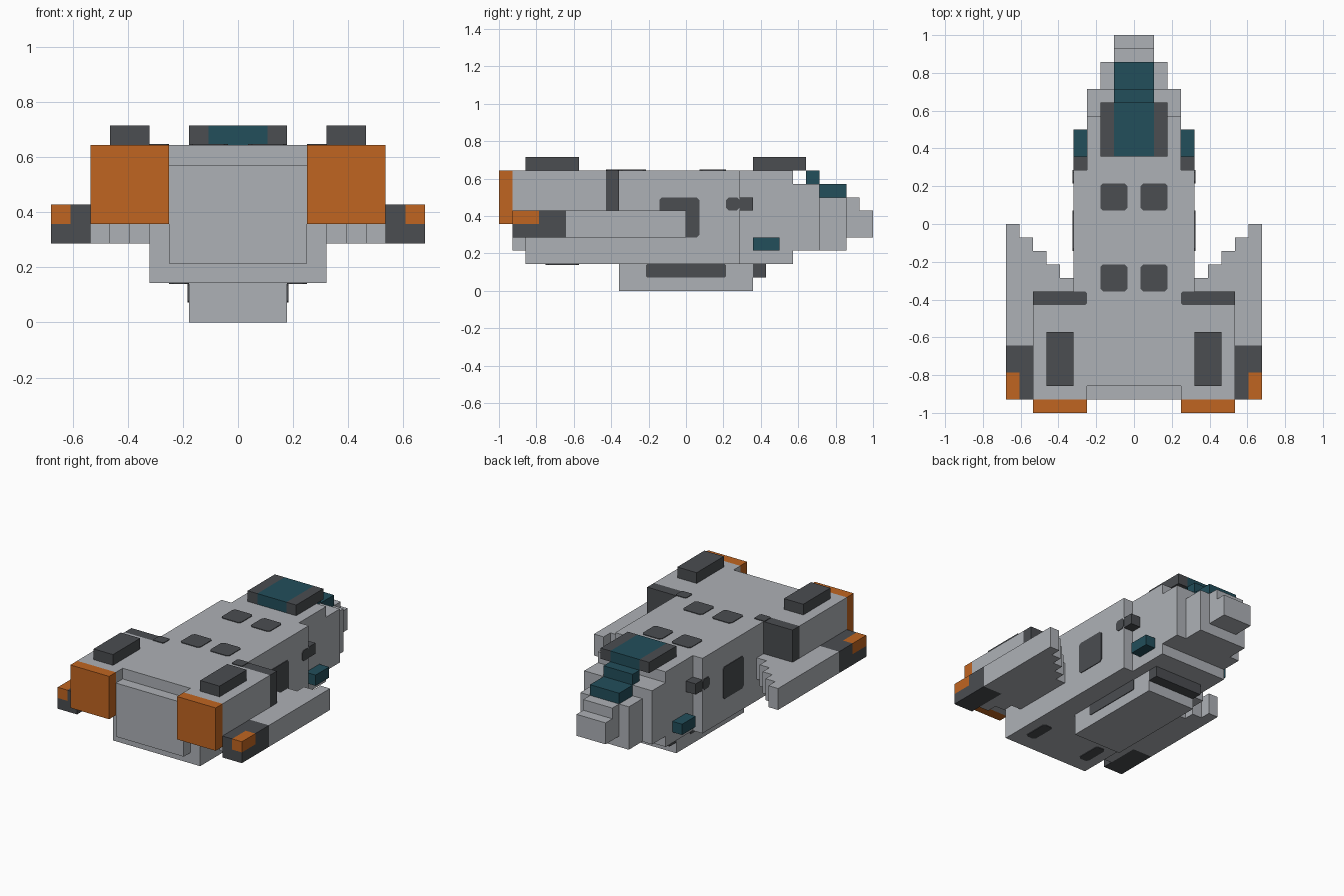
import bpy, bmesh

cube = bpy.data.objects.get("Cube")
if cube:
    bpy.data.objects.remove(cube, do_unlink=True)

U = 1 / 14      # one block
T = 0.06        # painted plate thickness, in blocks


def make_material(name, rgb):
    m = bpy.data.materials.new(name)
    m.use_nodes = True
    m.diffuse_color = (*rgb, 1)
    m.node_tree.nodes["Principled BSDF"].inputs["Base Color"].default_value = (*rgb, 1)
    return m


GREY = make_material("hull grey", (0.423, 0.440, 0.468))
DARK = make_material("dark grey", (0.069, 0.074, 0.082))
ORANGE = make_material("engine orange", (0.527, 0.130, 0.0152))
TEAL = make_material("glass teal", (0.016, 0.0762, 0.1046))


def finish(name, bm, mat):
    bmesh.ops.recalc_face_normals(bm, faces=bm.faces)
    bmesh.ops.scale(bm, vec=(U, U, U), verts=bm.verts)
    me = bpy.data.meshes.new(name)
    bm.to_mesh(me)
    bm.free()
    me.materials.append(mat)
    ob = bpy.data.objects.new(name, me)
    bpy.context.collection.objects.link(ob)
    return ob


def add_box(bm, x0, x1, y0, y1, z0, z1):
    vs = bmesh.ops.create_cube(bm, size=1)["verts"]
    for v in vs:
        v.co = (x1 if v.co.x > 0 else x0, y1 if v.co.y > 0 else y0, z1 if v.co.z > 0 else z0)


def boxes(name, mat, *specs, mirror=False):
    """Boxes given as (x0, x1, y0, y1, z0, z1) in blocks, optionally on both sides."""
    bm = bmesh.new()
    for x0, x1, *rest in specs:
        add_box(bm, x0, x1, *rest)
        if mirror:
            add_box(bm, -x1, -x0, *rest)
    return finish(name, bm, mat)


def plates(name, mat, axis, at, rects, cut=0.2):
    """Thin clipped-corner plates at a level of one axis; rects are (a0, a1, b0, b1), mirrored in x."""
    bm = bmesh.new()
    for a0, a1, b0, b1 in rects:
        ring = [(a0 + cut, b0), (a1 - cut, b0), (a1, b0 + cut), (a1, b1 - cut),
                (a1 - cut, b1), (a0 + cut, b1), (a0, b1 - cut), (a0, b0 + cut)]
        for s in (1, -1):
            layers = []
            for d in (-T, T):
                if axis == "x":
                    pts = [(s * (at + d), a, b) for a, b in ring]
                else:
                    pts = [(s * a, b, at + d) for a, b in ring]
                layers.append([bm.verts.new(p) for p in pts])
            lo, hi = layers
            bm.faces.new(lo)
            bm.faces.new(hi)
            for i in range(8):
                j = (i + 1) % 8
                bm.faces.new((lo[i], lo[j], hi[j], hi[i]))
    return finish(name, bm, mat)


# Hull, stepping down towards the nose
boxes("main_hull", GREY, (-4.5, 4.5, -12, 4, 2, 9))
boxes("rear_panel", GREY, (-3.5, 3.5, -13, -12, 3, 8))
boxes("forward_hull", GREY, (-3.5, 3.5, 4, 8, 2, 9))
boxes("nose", GREY,
      (-3.5, 3.5, 8, 10, 3, 8), (-2.5, 2.5, 10, 12, 3, 7),
      (-1.5, 1.5, 12, 13, 4, 7), (-1.5, 1.5, 13, 14, 4, 6))

# Cockpit
boxes("canopy_frame", DARK, (1.5, 2.5, 5, 9, 9, 10), mirror=True)
boxes("canopy_glass", TEAL, (-1.5, 1.5, 5, 9, 9, 10))
boxes("windscreen", TEAL, (-1.5, 1.5, 9, 10, 8, 9), (-1.5, 1.5, 10, 12, 7, 8))

# Belly pod
boxes("belly_pod", GREY, (-2.5, 2.5, -5, 5, 0, 2))
boxes("belly_grille", DARK, (-2.5, 2.5, 5, 6, 1, 2))
plates("belly_side_stripe", DARK, "x", 2.5, [(-3, 3, 1, 2)], cut=0.1)

# Engines
boxes("engine_blocks", GREY, (4.5, 7.5, -13, -6, 5, 9), (3.5, 4.5, -13, -12, 5, 9), mirror=True)
boxes("engine_intakes", DARK, (4.5, 7.5, -6, -5, 5, 9), mirror=True)
plates("intake_top_stripe", DARK, "z", 9, [(3.5, 4.6, -6, -5)], cut=0.1)
boxes("engine_exhausts", ORANGE, (3.5, 7.5, -14, -13, 5, 9), mirror=True)
boxes("engine_vents", DARK, (4.5, 6.5, -12, -8, 9, 10), mirror=True)

# Wings with stepped front and rear edges
steps = [(4.5 + i, 5.5 + i, -10 - i, -4 + i, 4, 6) for i in range(3)]
boxes("wings", GREY, *steps, (7.5, 8.5, -9, -1, 4, 6), (8.5, 9.5, -9, 0, 4, 6), mirror=True)
boxes("wing_thrusters", DARK, (7.5, 8.5, -13, -9, 4, 6), (8.5, 9.5, -13, -9, 4, 5),
      (8.5, 9.5, -11, -9, 5, 6), mirror=True)
boxes("wing_thruster_lights", ORANGE, (8.5, 9.5, -13, -11, 5, 6), mirror=True)

# Side fittings
boxes("side_sensors", DARK, (3.5, 4.5, 4, 5, 6, 7), mirror=True)
boxes("side_lamps", TEAL, (3.5, 4.5, 5, 7, 3, 4), mirror=True)
plates("sensor_side_plate", DARK, "x", 4.5, [(3, 4, 6, 7)])
plates("side_doors", DARK, "x", 4.5, [(-2, 1, 4, 7)])

# Hatches on the roof and slots on the underside
plates("roof_hatches", DARK, "z", 9, [(0.5, 2.5, 1, 3), (0.5, 2.5, -5, -3)])
plates("underside_slots", DARK, "z", 2, [(2.5, 3.5, -10.5, -8)])
